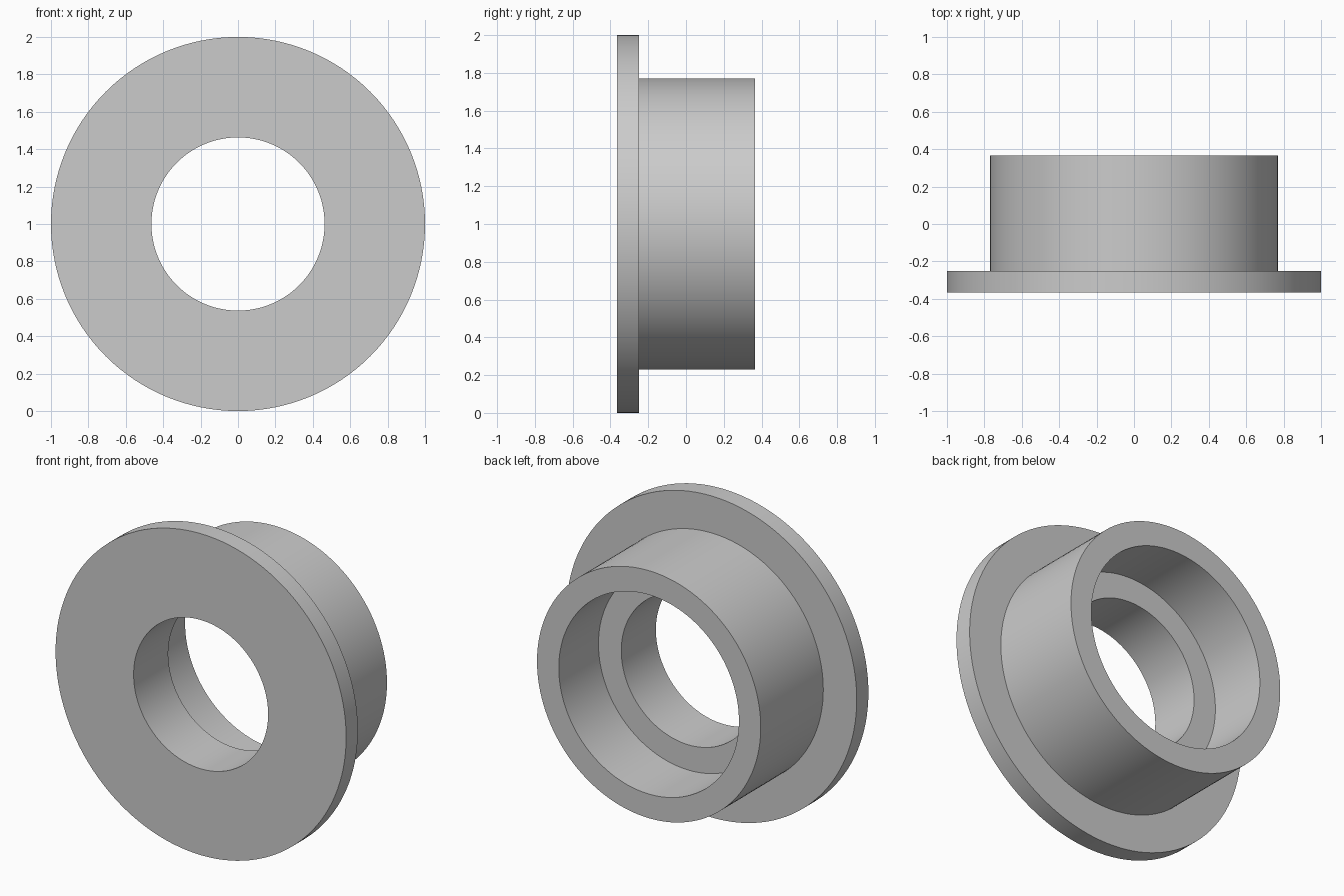
import bpy, bmesh, math
from mathutils import Matrix, Vector

cube = bpy.data.objects.get("Cube")
if cube:
    bpy.data.objects.remove(cube, do_unlink=True)

SEGMENTS = 128

# Single plain grey finish
grey = bpy.data.materials.new("plain_grey")
grey.use_nodes = True
colour = (0.6, 0.6, 0.6, 1)
grey.diffuse_color = colour
grey.node_tree.nodes["Principled BSDF"].inputs["Base Color"].default_value = colour


def lathe(name, profile):
    """Revolve a closed (radius, y) profile around the y axis."""
    bm = bmesh.new()
    verts = [bm.verts.new((r, y, 0)) for r, y in profile]
    edges = [bm.edges.new((a, b)) for a, b in zip(verts, verts[1:] + verts[:1])]
    bmesh.ops.spin(bm, geom=verts + edges, cent=(0, 0, 0), axis=(0, 1, 0),
                   angle=math.tau, steps=SEGMENTS, use_merge=True)
    bmesh.ops.remove_doubles(bm, verts=bm.verts, dist=1e-5)
    bmesh.ops.recalc_face_normals(bm, faces=bm.faces)
    mesh = bpy.data.meshes.new(name)
    bm.to_mesh(mesh)
    bm.free()
    mesh.materials.append(grey)
    obj = bpy.data.objects.new(name, mesh)
    bpy.context.collection.objects.link(obj)
    bpy.context.view_layer.objects.active = obj
    obj.select_set(True)
    bpy.ops.object.shade_smooth_by_angle(angle=math.radians(30))
    obj.select_set(False)
    return obj


# Flanged sleeve with a narrow front bore and a wider rear counterbore
front, flange_back, step, back = -0.365, -0.25, -0.025, 0.365
flange_r, sleeve_r, counterbore_r, bore_r = 1.0, 0.77, 0.62, 0.463
bushing = lathe("flanged_bushing", [
    (bore_r, front), (flange_r, front), (flange_r, flange_back),
    (sleeve_r, flange_back), (sleeve_r, back),
    (counterbore_r, back), (counterbore_r, step), (bore_r, step),
])
bushing.location.z = flange_r
